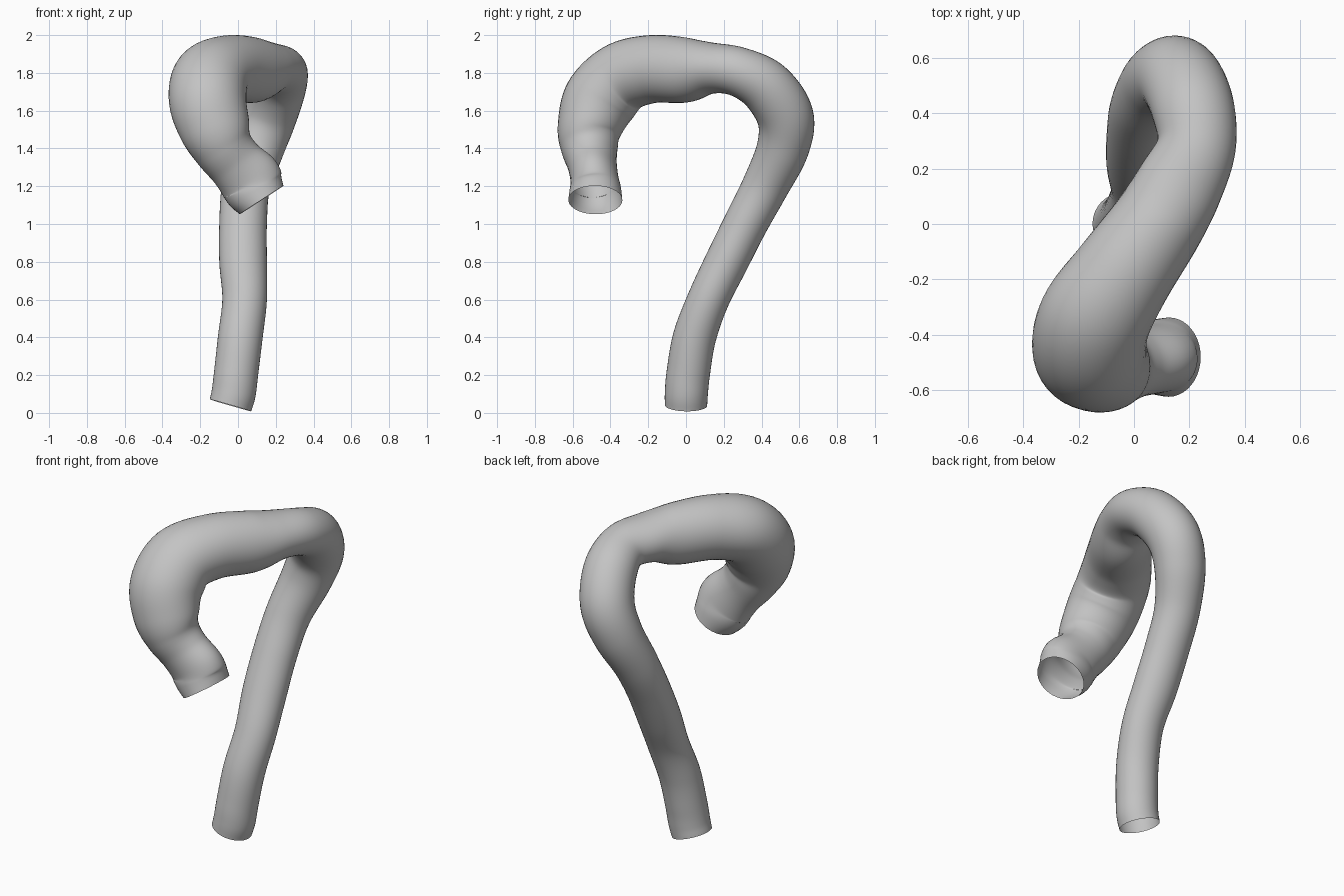
import bpy, bmesh, math
from mathutils import Vector

cube = bpy.data.objects.get("Cube")
if cube:
    bpy.data.objects.remove(cube)

SIDES, STEPS = 40, 8

# Centreline from the lower end to the upper end: x, y, z, radius sideways, radius across
path = [Vector(p) for p in (
    (-.04, 0, .04, .114, .112), (-.023, .002, .105, .117, .114),
    (-.01, .012, .21, .117, .115), (.012, .045, .4, .118, .114),
    (.035, .118, .6, .118, .11), (.027, .215, .8, .126, .114),
    (.027, .315, 1, .126, .116), (.042, .42, 1.2, .128, .123),
    (.10, .512, 1.4, .143, .138), (.16, .525, 1.57, .15, .15),
    (.21, .425, 1.725, .15, .145), (.225, .28, 1.805, .142, .131),
    (.165, .14, 1.825, .157, .135), (.085, 0, 1.815, .167, .172),
    (-.04, -.18, 1.82, .182, .18), (-.14, -.34, 1.775, .203, .188),
    (-.16, -.458, 1.65, .205, .195), (-.12, -.512, 1.5, .187, .169),
    (-.075, -.51, 1.4, .16, .15), (-.012, -.497, 1.32, .152, .131),
    (.06, -.485, 1.24, .168, .127), (.088, -.48, 1.185, .16, .136),
    (.125, -.48, 1.127, .138, .143))]


def spline(a, b, c, d, t):
    """Catmull-Rom point between b and c."""
    return .5 * (2 * b + (c - a) * t + (2 * a - 5 * b + 4 * c - d) * t ** 2
                 + (3 * b - a - 3 * c + d) * t ** 3)


# Smooth the path, with one extra guide point past each end
guide = [2 * path[0] - path[1]] + path + [2 * path[-1] - path[-2]]
samples = [spline(*guide[i:i + 4], s / STEPS)
           for i in range(len(path) - 1) for s in range(STEPS)] + [path[-1]]
centres = [Vector(s[:3]) for s in samples]

# Sweep an oval along the path, its sideways axis kept near x, leaving both ends open
bm = bmesh.new()
rings = []
for i, s in enumerate(samples):
    along = (centres[min(i + 3, len(centres) - 1)] - centres[max(i - 3, 0)]).normalized()
    side = Vector((1, 0, 0))
    side = (side - along * side.dot(along)).normalized()
    across = along.cross(side)
    rings.append([bm.verts.new(centres[i] + s[3] * side * math.cos(a) + s[4] * across * math.sin(a))
                  for a in (2 * math.pi * k / SIDES for k in range(SIDES))])
for low, high in zip(rings, rings[1:]):
    for k in range(SIDES):
        n = (k + 1) % SIDES
        bm.faces.new((low[k], low[n], high[n], high[k])).smooth = True

mesh = bpy.data.meshes.new("curved_vessel")
bm.to_mesh(mesh)
bm.free()
vessel = bpy.data.objects.new("curved_vessel", mesh)
bpy.context.collection.objects.link(vessel)

# Plain grey surface
grey = bpy.data.materials.new("light_grey")
grey.use_nodes = True
grey.diffuse_color = (.55, .55, .55, 1)
grey.node_tree.nodes["Principled BSDF"].inputs["Base Color"].default_value = (.55, .55, .55, 1)
mesh.materials.append(grey)
